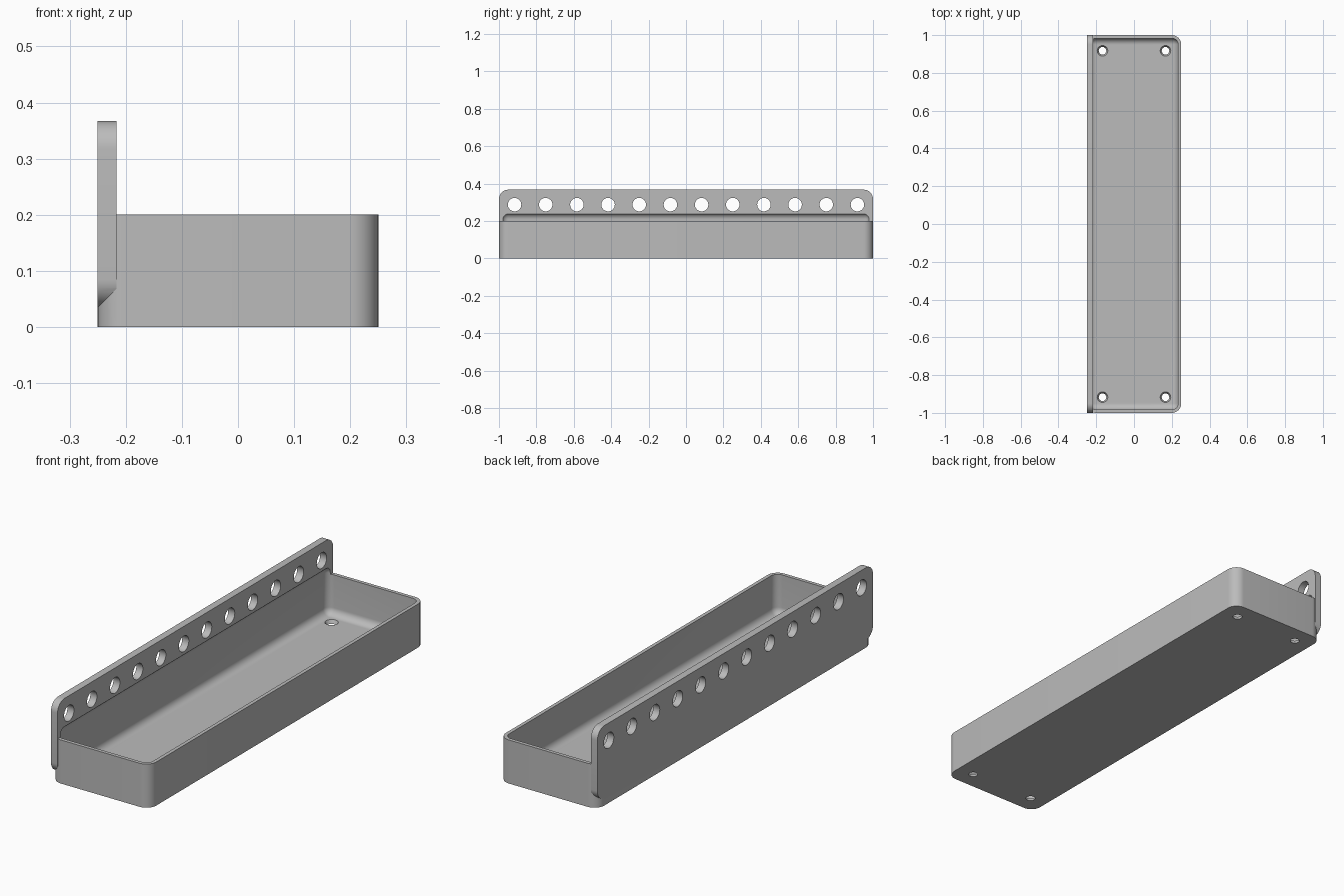
import bpy, bmesh, math
from mathutils import Matrix, Vector

if "Cube" in bpy.data.objects:
    bpy.data.objects.remove(bpy.data.objects["Cube"], do_unlink=True)

WALL = 1 / 60        # tray wall and floor thickness
ROUND = 0.05         # outer corner radius
PLATE = 1 / 30       # rail thickness

grey = bpy.data.materials.new("plain grey")
grey.use_nodes = True
grey.diffuse_color = (0.5, 0.5, 0.5, 1)
grey.node_tree.nodes["Principled BSDF"].inputs["Base Color"].default_value = (0.5, 0.5, 0.5, 1)


def make_object(name, bm):
    bmesh.ops.recalc_face_normals(bm, faces=bm.faces)
    mesh = bpy.data.meshes.new(name)
    bm.to_mesh(mesh)
    bm.free()
    mesh.materials.append(grey)
    obj = bpy.data.objects.new(name, mesh)
    bpy.context.collection.objects.link(obj)
    return obj


def rounded_box(name, low, high, radius, axes, segments=10):
    """Box whose edges parallel to the given axes are rounded."""
    low, high = Vector(low), Vector(high)
    bm = bmesh.new()
    bmesh.ops.create_cube(bm, size=1)
    for v in bm.verts:
        v.co = Vector([(low[i] + high[i]) / 2 + v.co[i] * (high[i] - low[i]) for i in range(3)])
    edges = [e for e in bm.edges
             if any(abs((e.verts[0].co - e.verts[1].co)[a]) > 1e-4 for a in axes)]
    bmesh.ops.bevel(bm, geom=edges, offset=radius, segments=segments, profile=0.5, affect='EDGES')
    return make_object(name, bm)


def add_cone(bm, centre, r1, r2, depth, turn=Matrix()):
    bmesh.ops.create_cone(bm, cap_ends=True, segments=32, radius1=r1, radius2=r2,
                          depth=depth, matrix=Matrix.Translation(centre) @ turn)


def combine(target, other, operation):
    mod = target.modifiers.new(operation.lower(), 'BOOLEAN')
    mod.operation = operation
    mod.solver = 'EXACT'
    mod.object = other
    bpy.context.view_layer.objects.active = target
    bpy.ops.object.modifier_apply(modifier=mod.name)
    bpy.data.objects.remove(other, do_unlink=True)


# Tray body and upright mounting rail, joined into one solid
tray = rounded_box("tray_with_rail", (-0.25, -1, 0), (0.25, 1, 0.2), ROUND, [2])
rail = rounded_box("rail", (-0.25, -1, 0.035), (-0.25 + PLATE, 1, 0.367), ROUND, [0])
combine(tray, rail, 'UNION')

# Rounded hollow, which also scoops into the face of the rail
hollow = rounded_box("hollow_cutter", (-0.25 + WALL, -1 + WALL, WALL),
                     (0.25 - WALL, 1 - WALL, 0.242), ROUND - WALL, [0, 1, 2])
combine(tray, hollow, 'DIFFERENCE')

# Row of twelve round holes through the rail
bm = bmesh.new()
for i in range(12):
    add_cone(bm, (-0.25 + PLATE / 2, (i - 5.5) / 6, 0.287), 0.036, 0.036, 0.1,
             Matrix.Rotation(math.pi / 2, 4, 'Y'))
combine(tray, make_object("rail_hole_cutter", bm), 'DIFFERENCE')

# Four tapered screw holes through the floor
bm = bmesh.new()
for x in (-1, 1):
    for y in (-1, 1):
        add_cone(bm, (x / 6, y * 0.917, WALL / 2), 0.016, 0.032, WALL * 2)
combine(tray, make_object("floor_hole_cutter", bm), 'DIFFERENCE')

# Smooth rounded corners, crisp edges
bpy.ops.object.select_all(action='DESELECT')
tray.select_set(True)
bpy.context.view_layer.objects.active = tray
bpy.ops.object.shade_smooth_by_angle(angle=math.radians(30))
